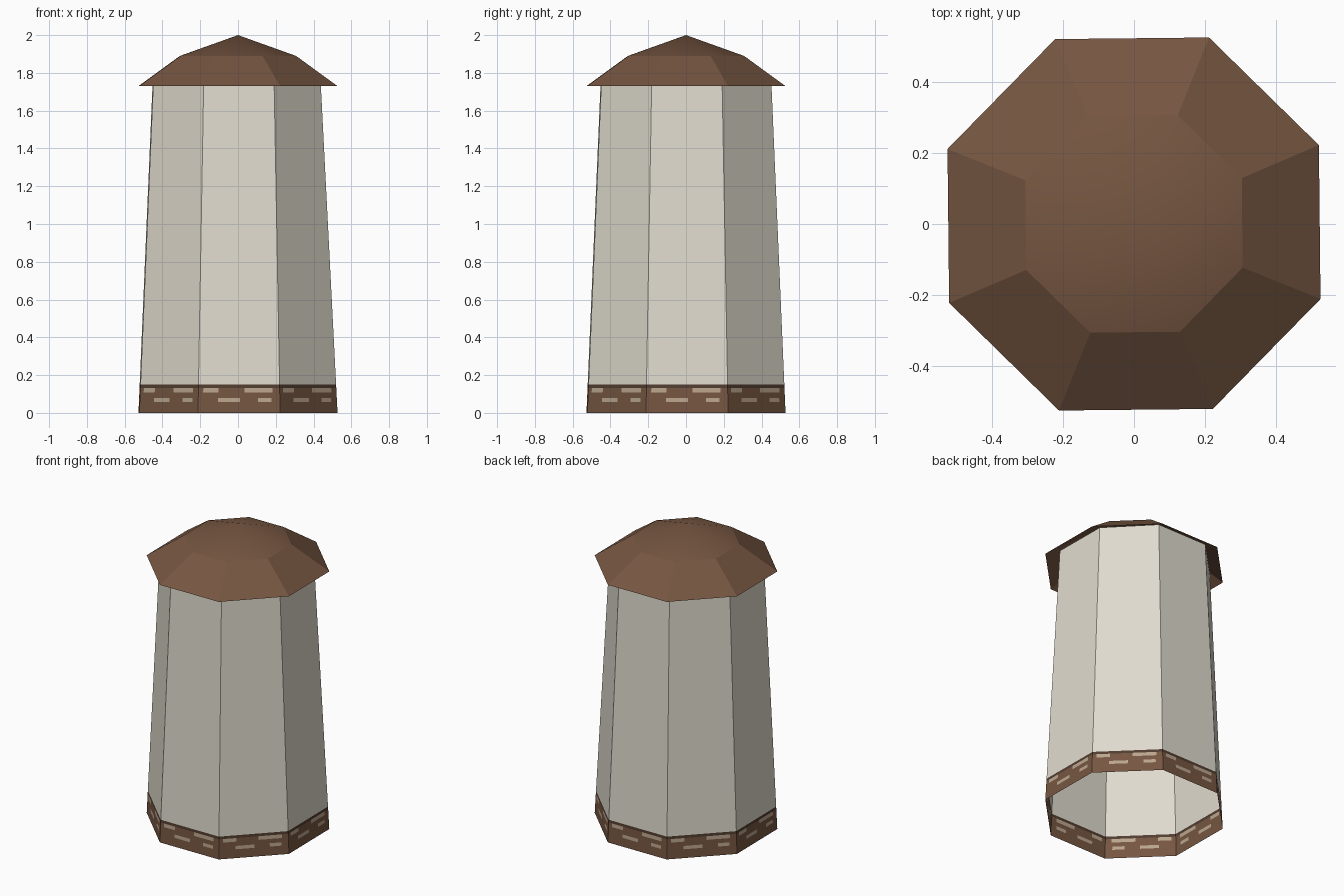
import bpy, bmesh, math

if "Cube" in bpy.data.objects:
    bpy.data.objects.remove(bpy.data.objects["Cube"])

N = 8
TURN = math.radians(22.5 + 0.6)


def material(name, rgb):
    m = bpy.data.materials.new(name)
    m.diffuse_color = (*rgb, 1)
    m.use_nodes = True
    m.node_tree.nodes["Principled BSDF"].inputs["Base Color"].default_value = m.diffuse_color
    return m


plaster = material("pale plaster", (0.745, 0.708, 0.617))
brown = material("brown", (0.181, 0.093, 0.053))
tan = material("tan stone", (0.50, 0.38, 0.275))
dark = material("dark brown", (0.085, 0.047, 0.029))


def corner(i, r, z):
    a = TURN + i * math.tau / N
    return (r * math.cos(a), r * math.sin(a), z)


def make(name, bm, mats):
    me = bpy.data.meshes.new(name)
    bm.to_mesh(me)
    bm.free()
    for m in mats:
        me.materials.append(m)
    ob = bpy.data.objects.new(name, me)
    bpy.context.collection.objects.link(ob)
    return ob


def tower_corner(i, z):
    # straight taper; the +x side leans in slightly more
    r = 0.568 - 0.080 * z / 1.73
    x, y, z = corner(i, r, z)
    if x > 0.3:
        x -= 0.014 * z / 1.73
    return x, y, z


def between(i, t, z):
    a, b = tower_corner(i, z), tower_corner(i + 1, z)
    return tuple(p + (q - p) * t for p, q in zip(a, b))


# Tower wall: open octagonal shell above the stone band
bm = bmesh.new()
for i in range(N):
    bm.faces.new([bm.verts.new(p) for p in (
        tower_corner(i, 0.15), tower_corner(i + 1, 0.15),
        tower_corner(i + 1, 1.77), tower_corner(i, 1.77))])
bmesh.ops.remove_doubles(bm, verts=bm.verts, dist=1e-4)
make("tower_wall", bm, [plaster])

# Base band: each side cut into rows, with tan stones in two of them
rows = [  # bottom, top, stone spans along the side, ground colour
    (0.0, 0.058, [], 0),
    (0.058, 0.08, [(0.24, 0.51), (0.73, 0.90)], 0),
    (0.08, 0.108, [], 0),
    (0.108, 0.132, [(0.06, 0.25), (0.57, 0.91)], 0),
    (0.132, 0.15, [], 2),
]
bm = bmesh.new()
for i in range(N):
    for z0, z1, stones, ground in rows:
        cuts = sorted({0.0, 1.0, *[t for s in stones for t in s]})
        for t0, t1 in zip(cuts, cuts[1:]):
            f = bm.faces.new([bm.verts.new(p) for p in (
                between(i, t0, z0), between(i, t1, z0),
                between(i, t1, z1), between(i, t0, z1))])
            f.material_index = 1 if (t0, t1) in stones else ground
bmesh.ops.remove_doubles(bm, verts=bm.verts, dist=1e-4)
make("stone_base_band", bm, [brown, tan, dark])

# Roof: two-pitch octagonal cap, upper pitch shaded smooth
bm = bmesh.new()
eave = [bm.verts.new(corner(i, 0.568, 1.73)) for i in range(N)]
ring = [bm.verts.new(corner(i, 0.331, 1.89)) for i in range(N)]
apex = bm.verts.new((0, 0, 2.0))
for i in range(N):
    j = (i + 1) % N
    bm.faces.new((eave[i], eave[j], ring[j], ring[i]))
    bm.faces.new((ring[i], ring[j], apex))
for f in bm.faces:
    f.smooth = True
for e in bm.edges:
    e.smooth = apex in e.verts
make("roof", bm, [brown])
